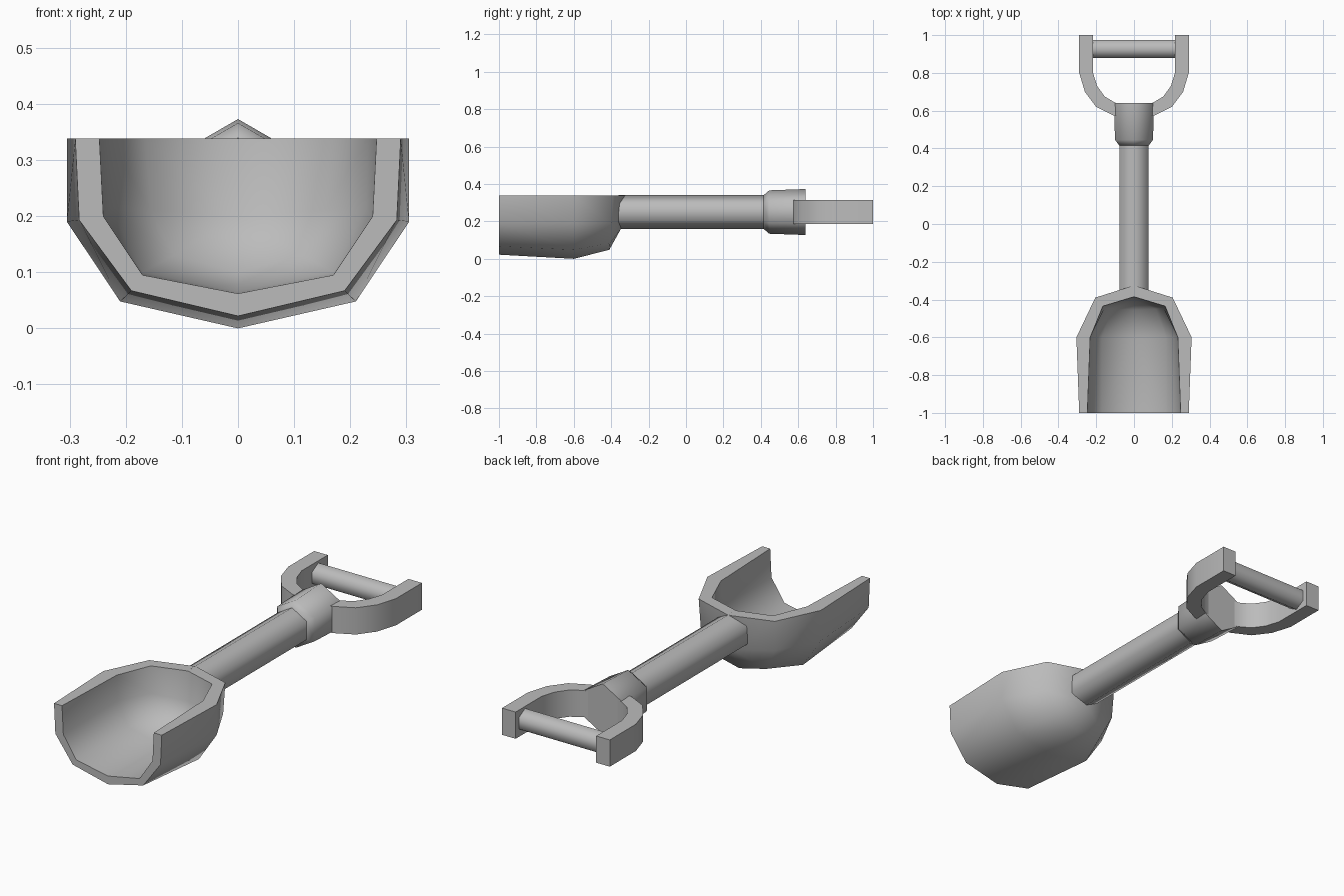
import bpy, bmesh, math

cube = bpy.data.objects.get("Cube")
if cube:
    bpy.data.objects.remove(cube, do_unlink=True)

grey = bpy.data.materials.new("plain_grey")
grey.use_nodes = True
grey.diffuse_color = (0.5, 0.5, 0.5, 1)
grey.node_tree.nodes["Principled BSDF"].inputs["Base Color"].default_value = (0.5, 0.5, 0.5, 1)

RIM = 0.338      # height of the scoop rim
AXIS = 0.25      # height of the shaft axis


def finish(bm, name):
    """Clean the mesh, make the object and smooth all but its sharp edges."""
    bmesh.ops.remove_doubles(bm, verts=bm.verts[:], dist=0.0005)
    bmesh.ops.recalc_face_normals(bm, faces=bm.faces[:])
    mesh = bpy.data.meshes.new(name)
    bm.to_mesh(mesh)
    bm.free()
    mesh.materials.append(grey)
    obj = bpy.data.objects.new(name, mesh)
    bpy.context.collection.objects.link(obj)
    bpy.ops.object.select_all(action='DESELECT')
    obj.select_set(True)
    bpy.context.view_layer.objects.active = obj
    bpy.ops.object.shade_smooth_by_angle(angle=math.radians(65))
    return obj


def face(bm, corners):
    unique = list(dict.fromkeys(corners))
    if len(unique) > 2:
        bm.faces.new([bm.verts.new(c) for c in unique])


def mirror_x(bm):
    bmesh.ops.remove_doubles(bm, verts=bm.verts[:], dist=0.0005)
    bmesh.ops.mirror(bm, geom=bm.verts[:] + bm.edges[:] + bm.faces[:],
                     axis='X', merge_dist=0.001)


def hex_bar(name, stations, along_x=False, centre_y=0):
    """Six-sided bar with a corner upwards, from (position, radius) stations."""
    bm = bmesh.new()
    rings = []
    for pos, radius in stations:
        ring = []
        for i in range(6):
            a = i * math.pi / 3
            side, up = radius * math.sin(a), AXIS + radius * math.cos(a)
            ring.append((pos, centre_y + side, up) if along_x else (side, pos, up))
        rings.append(ring)
    for a, b in zip(rings, rings[1:]):
        for i in range(6):
            j = (i + 1) % 6
            face(bm, (a[i], a[j], b[j], b[i]))
    face(bm, rings[0])
    face(bm, rings[-1])
    return finish(bm, name)


# Scoop: half cross-sections from rim to keel, front to back, then mirrored
back = (0, -0.345, 0.165)
outer = [
    [(0.29, -1, RIM), (0.283, -1, 0.193), (0.19, -1, 0.067), (0, -1, 0.022)],
    [(0.305, -0.6, RIM), (0.305, -0.6, 0.19), (0.21, -0.6, 0.048), (0, -0.6, 0)],
    [(0.205, -0.39, RIM), (0.2, -0.4, 0.19), (0.145, -0.405, 0.085), (0, -0.41, 0.048)],
    [(0, -0.325, RIM), back, back, back],
]
back_in = (0, -0.4, 0.2)
inner = [
    [(0.247, -1, RIM), (0.24, -1, 0.2), (0.17, -1, 0.095), (0, -1, 0.062)],
    [(0.232, -0.6, RIM), (0.228, -0.6, 0.215), (0.17, -0.6, 0.1), (0, -0.6, 0.066)],
    [(0.165, -0.435, RIM), (0.155, -0.445, 0.21), (0.115, -0.45, 0.13), (0, -0.455, 0.1)],
    [(0, -0.385, RIM), back_in, back_in, back_in],
]
bm = bmesh.new()
for skin in (outer, inner):
    for a, b in zip(skin, skin[1:]):
        for i in range(3):
            face(bm, (a[i], a[i + 1], b[i + 1], b[i]))
for i in range(3):
    face(bm, (outer[0][i], outer[0][i + 1], inner[0][i + 1], inner[0][i]))   # lip
    face(bm, (outer[i][0], outer[i + 1][0], inner[i + 1][0], inner[i][0]))   # rim
mirror_x(bm)
finish(bm, "scoop")

# Shaft and the collar that holds the grip
hex_bar("shaft", [(-0.36, 0.09), (0.44, 0.09)])
hex_bar("collar", [(0.415, 0.09), (0.445, 0.116), (0.64, 0.123)])

# Grip yoke: a flat band bent into a U, half of it mirrored
yoke_out = [(0.29, 1), (0.29, 0.8), (0.26, 0.7), (0.2, 0.62), (0.11, 0.575), (0, 0.56)]
yoke_in = [(0.217, 1), (0.217, 0.8), (0.195, 0.73), (0.155, 0.675), (0.1, 0.642), (0, 0.632)]
low, high = 0.185, 0.315
bm = bmesh.new()
for i in range(5):
    o, p, q, n = yoke_out[i], yoke_out[i + 1], yoke_in[i + 1], yoke_in[i]
    for z in (low, high):
        face(bm, [(x, y, z) for x, y in (o, p, q, n)])
    for s, t in ((o, p), (n, q)):
        face(bm, ((*s, low), (*t, low), (*t, high), (*s, high)))
s, t = yoke_out[0], yoke_in[0]
face(bm, ((*s, low), (*t, low), (*t, high), (*s, high)))
mirror_x(bm)
finish(bm, "grip_yoke")

# Grip bar across the yoke
hex_bar("grip_bar", [(-0.225, 0.055), (0.225, 0.055)], along_x=True, centre_y=0.927)
